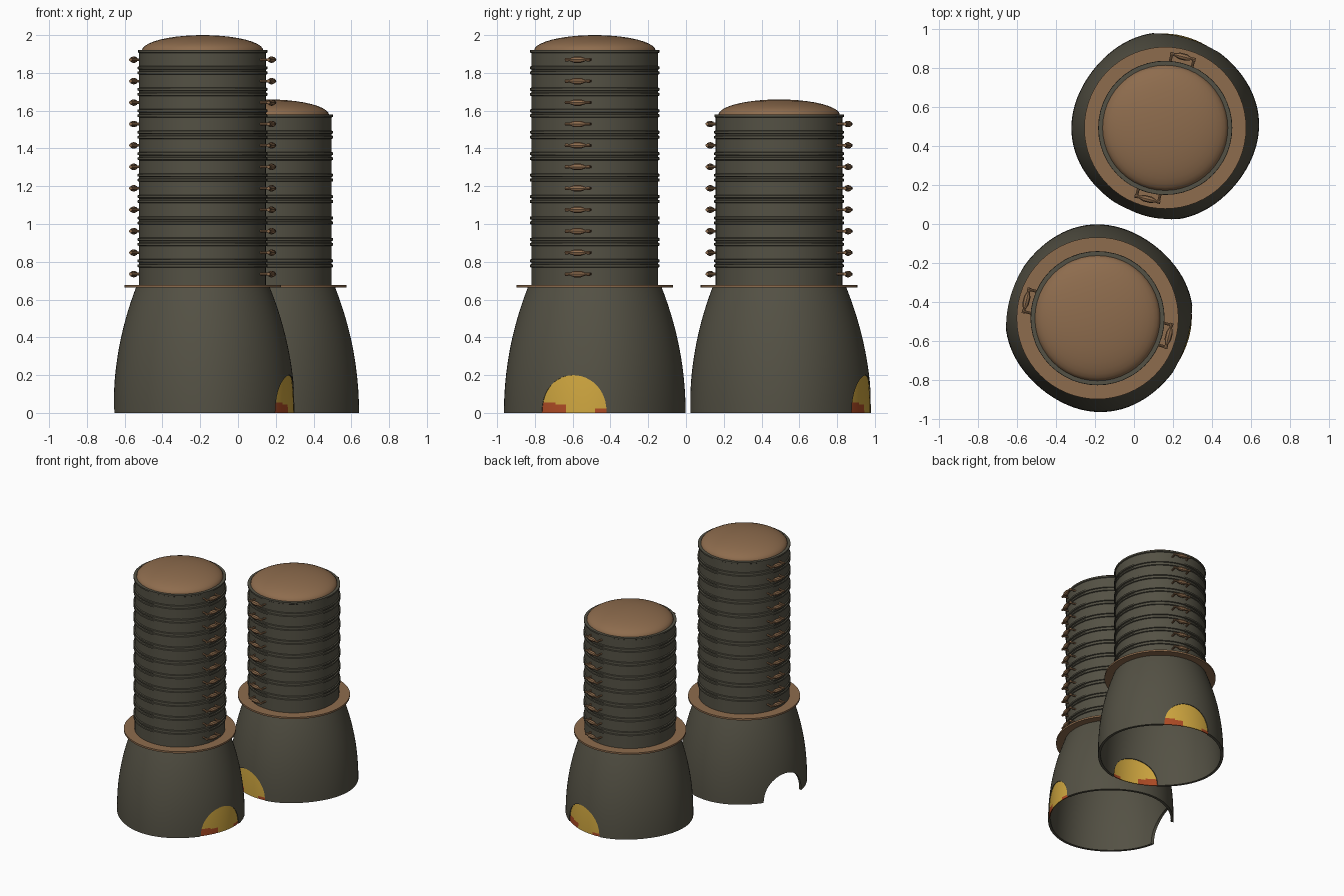
import bpy, bmesh, math
from mathutils import Matrix, Vector

if "Cube" in bpy.data.objects:
    bpy.data.objects.remove(bpy.data.objects["Cube"])


def mat(name, col):
    m = bpy.data.materials.new(name)
    m.diffuse_color = (*col, 1)
    m.use_nodes = True
    m.node_tree.nodes["Principled BSDF"].inputs["Base Color"].default_value = m.diffuse_color
    return m


GREY = mat("dark_grey_metal", (0.088, 0.082, 0.058))
BROWN = mat("copper_brown", (0.27, 0.15, 0.075))
YELLOW = mat("glow_yellow", (0.62, 0.38, 0.05))
RED = mat("ember_red", (0.42, 0.07, 0.018))


def finish(bm, name, mats, matrix, angle=35):
    bmesh.ops.recalc_face_normals(bm, faces=bm.faces)
    me = bpy.data.meshes.new(name)
    bm.to_mesh(me)
    bm.free()
    ob = bpy.data.objects.new(name, me)
    bpy.context.collection.objects.link(ob)
    for m in mats:
        me.materials.append(m)
    ob.matrix_world = matrix
    smooth(ob, angle)
    return ob


def select(ob):
    bpy.ops.object.select_all(action='DESELECT')
    ob.select_set(True)
    bpy.context.view_layer.objects.active = ob


def smooth(ob, angle=35):
    select(ob)
    bpy.ops.object.shade_smooth_by_angle(angle=math.radians(angle))


def lathe(bm, profile, seg=48, closed=True, shape=lambda a, z: 1.0, m=None):
    """Revolve (r, z) points about z; r = 0 closes to a pole."""
    rings = []
    for r, z in profile:
        if r == 0:
            rings.append([bm.verts.new((0, 0, z))] * seg)
            continue
        ring = []
        for i in range(seg):
            a = 2 * math.pi * i / seg
            k = r * shape(a, z)
            ring.append(bm.verts.new((k * math.cos(a), k * math.sin(a), z)))
        rings.append(ring)
    n = len(rings)
    for j in range(n if closed else n - 1):
        p, q = rings[j], rings[(j + 1) % n]
        for i in range(seg):
            k = (i + 1) % seg
            vs = list(dict.fromkeys((p[i], p[k], q[k], q[i])))
            if len(vs) > 2:
                bm.faces.new(vs)
    if m is not None:
        bmesh.ops.transform(bm, matrix=m, verts=list({v for r in rings for v in r}))


# ---- skirt outline: bulging bell with a slightly lobed footprint
FLANGE_Z = 0.665


def skirt_r(z):
    t = z / FLANGE_Z
    return 0.475 - 0.122 * t ** 2.1


def lobes(a, z):
    k = 1 - 0.8 * z / FLANGE_Z
    return 1 + k * (0.018 * math.cos(a) + 0.014 * math.cos(4 * (a - 0.1)))


def shell(bm, outer, inner, rows):
    zs = [FLANGE_Z * i / rows for i in range(rows + 1)]
    prof = [(skirt_r(z) - outer, z) for z in zs]
    prof += [(skirt_r(z) - inner, z) for z in reversed(zs)]
    lathe(bm, prof, 96, True, lobes)


def boolean(ob, cutter, op):
    select(ob)
    md = ob.modifiers.new("cut", 'BOOLEAN')
    md.object, md.operation, md.solver = cutter, op, 'EXACT'
    bpy.ops.object.modifier_apply(modifier=md.name)


def arch_cutter(name, matrix, angle):
    """Half-ellipse doorway prism pointing outwards at the given angle."""
    bm = bmesh.new()
    pts = [(0.178 * math.cos(t), 0.2 * math.sin(t) ** 0.9)
           for t in [math.pi * i / 24 for i in range(1, 24)]]
    pts = [(0.18, -0.05), (0.179, 0.0)] + pts + [(-0.179, 0.0), (-0.18, -0.05)]
    a = [bm.verts.new((0.25, y, z)) for y, z in pts]
    b = [bm.verts.new((0.7, y, z)) for y, z in pts]
    bm.faces.new(a)
    bm.faces.new(b[::-1])
    for i in range(len(pts)):
        k = (i + 1) % len(pts)
        bm.faces.new((a[i], b[i], b[k], a[k]))
    ob = finish(bm, name, [GREY], matrix @ Matrix.Rotation(angle, 4, 'Z'))
    ob.hide_render = True
    bpy.context.view_layer.update()
    return ob


def tower(tag, x, y, turn, count, glazed):
    M = Matrix.Translation((x, y, 0)) @ Matrix.Rotation(turn, 4, 'Z')
    door = math.radians(-14)
    step, first = 0.1135, 0.735
    top = first + step * (count - 1) + 0.05

    # bell-shaped skirt with two doorways
    bm = bmesh.new()
    shell(bm, 0, 0.02, 16)
    skirt = finish(bm, tag + "_skirt", [GREY], M)
    for i in range(2):
        cutter = arch_cutter(tag + "_door_cutter", M, door + math.pi * i)
        boolean(skirt, cutter, 'DIFFERENCE')
        if i in glazed:
            # glowing door panel with red embers along its foot
            bm = bmesh.new()
            shell(bm, 0.006, 0.013, 60)
            panel = finish(bm, tag + "_door_panel", [YELLOW, RED], M)
            boolean(panel, cutter, 'INTERSECT')
            c, s = math.cos(door + math.pi * i), math.sin(door + math.pi * i)
            for f in panel.data.polygons:
                p = f.center
                side = -s * p.x + c * p.y
                ember = (side < -0.04 and p.z < 0.047) or (side < -0.09 and p.z < 0.055) \
                    or (side > 0.12 and p.z < 0.022)
                f.material_index = 1 if ember else 0
            smooth(panel)
        bpy.data.objects.remove(cutter)
    smooth(skirt)

    # flange ring on top of the skirt
    bm = bmesh.new()
    lathe(bm, [(0.325, 0.663), (0.415, 0.663), (0.415, 0.677), (0.325, 0.677)], 64)
    finish(bm, tag + "_flange", [BROWN], M)

    # ribbed chimney wall, a double ridge between each pair of handles
    prof = [(0.316, 0.665), (0.336, 0.665)]
    for k in range(count - 1):
        mid = first + step * (k + 0.5)
        for z in (mid - 0.013, mid + 0.013):
            prof += [(0.336, z - 0.009), (0.344, z - 0.006),
                     (0.344, z + 0.006), (0.336, z + 0.009)]
    prof += [(0.336, top - 0.016), (0.343, top - 0.012), (0.343, top), (0.316, top)]
    bm = bmesh.new()
    lathe(bm, prof, 48)
    finish(bm, tag + "_chimney", [GREY], M, 30)

    # domed cap
    bm = bmesh.new()
    dome = [(0.322 * math.cos(t), top - 0.003 + 0.083 * math.sin(t))
            for t in [math.pi / 2 * i / 10 for i in range(10)]]
    lathe(bm, dome + [(0, top + 0.08)], 48, False)
    finish(bm, tag + "_cap", [BROWN], M)

    # tapered handles on both sides: a waisted bar on two stems
    bm = bmesh.new()
    bar = [(0, -0.068), (0.009, -0.068), (0.009, -0.052), (0.007, -0.045),
           (0.017, -0.018), (0.017, 0.018), (0.007, 0.045), (0.009, 0.052),
           (0.009, 0.068), (0, 0.068)]
    for side in range(2):
        for k in range(count):
            R = Matrix.Rotation(door + math.pi * side, 4, 'Z') \
                @ Matrix.Translation((0.376, 0, first + step * k))
            lathe(bm, bar, 8, False, m=R @ Matrix.Rotation(math.pi / 2, 4, 'X'))
            for sy in (-0.058, 0.058):
                stem = [(0, -0.06), (0.007, -0.06), (0.007, 0), (0, 0)]
                lathe(bm, stem, 8, False, m=R @ Matrix.Translation((0, sy, 0))
                      @ Matrix.Rotation(math.pi / 2, 4, 'Y'))
    finish(bm, tag + "_handles", [BROWN], M)


tower("tall_tower", -0.187, -0.483, 0, 11, (0,))
tower("short_tower", 0.16, 0.493, math.pi / 2, 8, (0, 1))
